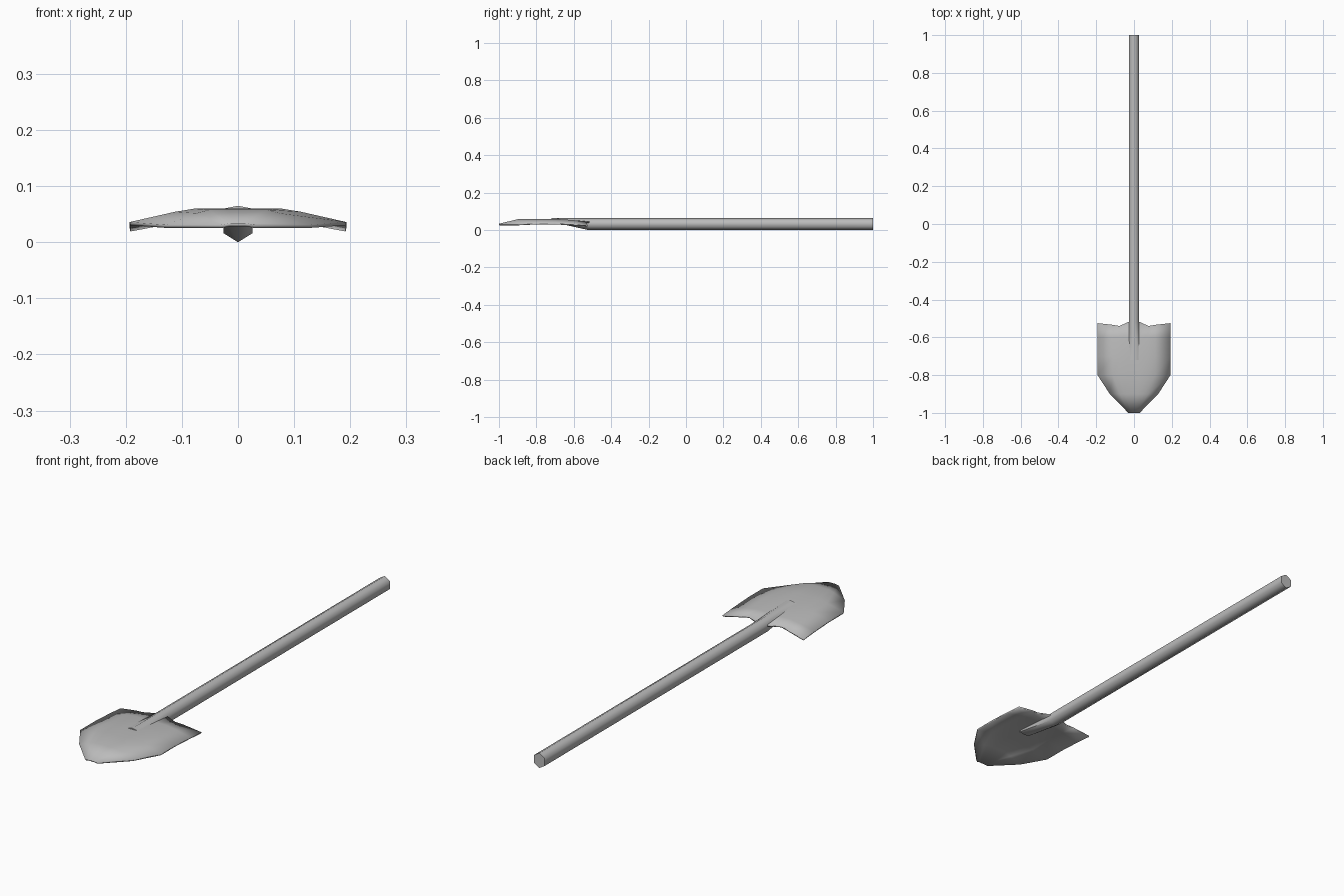
import bpy, bmesh, math

if "Cube" in bpy.data.objects:
    bpy.data.objects.remove(bpy.data.objects["Cube"])

grey = bpy.data.materials.new("steel grey")
grey.diffuse_color = (0.5, 0.5, 0.5, 1)
grey.use_nodes = True
grey.node_tree.nodes["Principled BSDF"].inputs["Base Color"].default_value = grey.diffuse_color


def loft(name, rings, closed, angle):
    """Skin rows of points; closed rows become a capped tube."""
    bm = bmesh.new()
    rows = [[bm.verts.new(p) for p in ring] for ring in rings]
    n = len(rows[0])
    for a, b in zip(rows, rows[1:]):
        for i in range(n if closed else n - 1):
            j = (i + 1) % n
            bm.faces.new((a[i], a[j], b[j], b[i]))
    if closed:
        bm.faces.new(rows[0])
        bm.faces.new(rows[-1])
    bmesh.ops.recalc_face_normals(bm, faces=bm.faces)
    if not closed and sum(f.normal.z for f in bm.faces) < 0:
        bmesh.ops.reverse_faces(bm, faces=bm.faces)
    mesh = bpy.data.meshes.new(name)
    bm.to_mesh(mesh)
    bm.free()
    mesh.materials.append(grey)
    ob = bpy.data.objects.new(name, mesh)
    bpy.context.collection.objects.link(ob)
    bpy.context.view_layer.objects.active = ob
    ob.select_set(True)
    bpy.ops.object.shade_smooth_by_angle(angle=math.radians(angle))
    ob.select_set(False)
    return ob


# Handle: six-sided pole whose underside tapers up into the blade
def hexagon(y, low, high):
    mid, r = (low + high) / 2, (high - low) / 2
    return [(0.026 * math.sin(k * math.pi / 3) / math.sin(math.pi / 3), y,
             mid + r * math.cos(k * math.pi / 3)) for k in range(6)]


loft("handle", [hexagon(1.0, 0, 0.065), hexagon(-0.52, 0, 0.065),
                hexagon(-0.72, 0.044, 0.065)], True, 65)

# Blade: arched sheet, rows of (y, half width, crown height, rim height)
rows = [(-1.0, 0.03, 0.034, 0.031), (-0.9, 0.128, 0.058, 0.031),
        (-0.8, 0.193, 0.06, 0.036), (-0.7, 0.193, 0.06, 0.036),
        (-0.6, 0.193, 0.053, 0.031), (-0.53, 0.193, 0.045, 0.025)]
across = [-1, -0.58, -0.4, -0.15, 0, 0.15, 0.4, 0.58, 1]
rear_shift = [0.005, -0.004, -0.01, 0.012, 0.024]
rings = []
for y, w, crown, rim in rows:
    ring = []
    for i, u in enumerate(across):
        shift = rear_shift[min(i, 8 - i)] if y == -0.53 else 0
        drop = max(0, (abs(u) - 0.4) / 0.6) ** 1.2
        ring.append((u * w, y + shift, crown + (rim - crown) * drop))
    rings.append(ring)
blade = loft("blade", rings, False, 60)
thick = blade.modifiers.new("thickness", "SOLIDIFY")
thick.thickness = 0.006
thick.offset = -1
